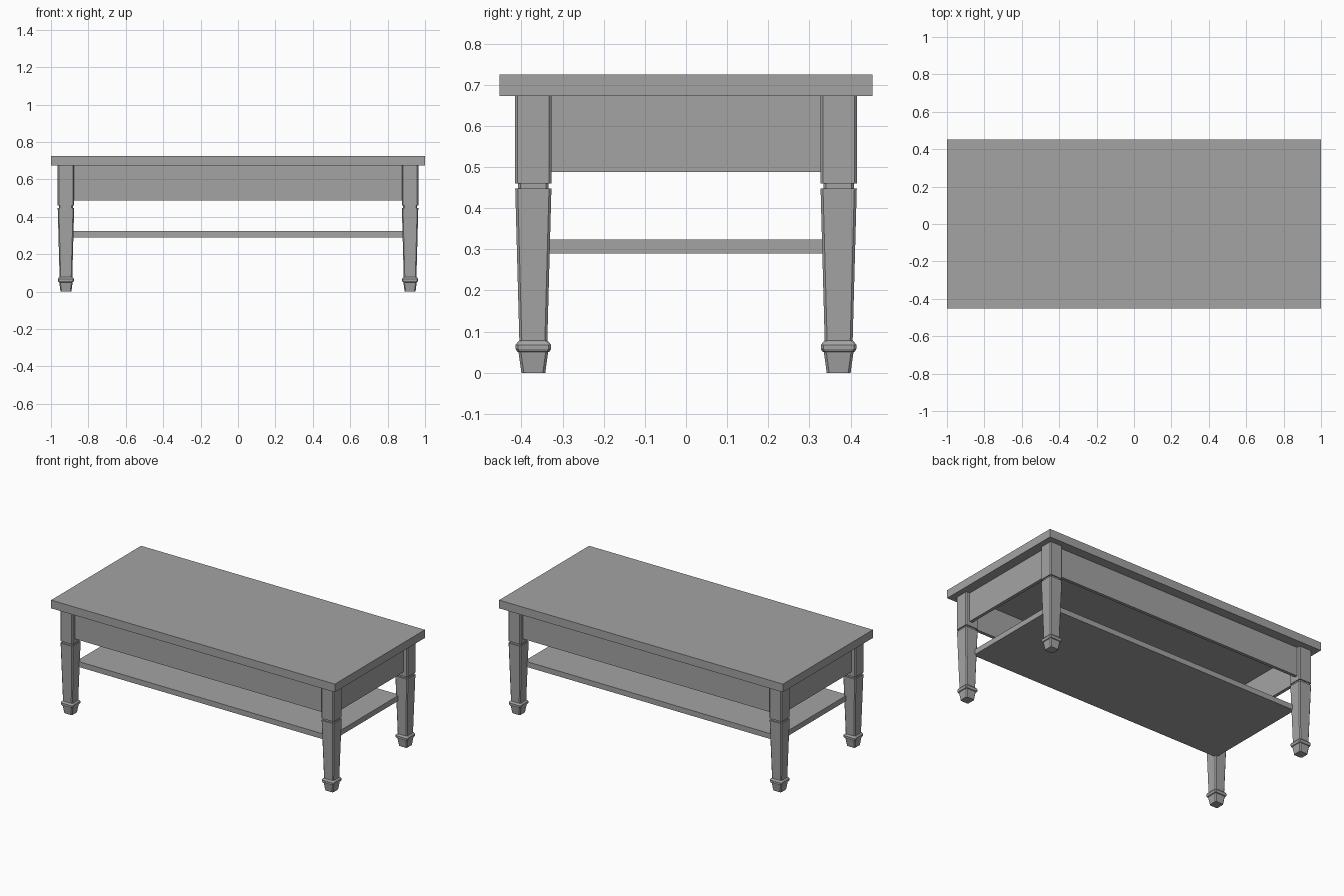
import bpy
import bmesh

cube = bpy.data.objects.get("Cube")
if cube:
    bpy.data.objects.remove(cube, do_unlink=True)

grey = bpy.data.materials.new("plain grey")
grey.use_nodes = True
colour = (0.37, 0.37, 0.37, 1)
grey.diffuse_color = colour
grey.node_tree.nodes["Principled BSDF"].inputs["Base Color"].default_value = colour


def finish(name, bm):
    bmesh.ops.recalc_face_normals(bm, faces=bm.faces)
    mesh = bpy.data.meshes.new(name)
    bm.to_mesh(mesh)
    bm.free()
    mesh.materials.append(grey)
    obj = bpy.data.objects.new(name, mesh)
    bpy.context.collection.objects.link(obj)
    return obj


def box(name, low, high):
    bm = bmesh.new()
    bmesh.ops.create_cube(bm, size=1)
    for v in bm.verts:
        v.co = [(a + b) / 2 + c * (b - a) for a, b, c in zip(low, high, v.co)]
    return finish(name, bm)


def leg(name, cx, cy):
    # Stack of chamfered square rings: (half width, height)
    profile = [(0.029, 0), (0.036, 0.05), (0.040, 0.052), (0.043, 0.058),
               (0.043, 0.068), (0.037, 0.076), (0.034, 0.078), (0.044, 0.448),
               (0.037, 0.448), (0.037, 0.46), (0.044, 0.46), (0.044, TOP_LOW)]
    bm = bmesh.new()
    rings = []
    for half, z in profile:
        cut = half - 0.006
        corners = [(half, -cut), (half, cut), (cut, half), (-cut, half),
                   (-half, cut), (-half, -cut), (-cut, -half), (cut, -half)]
        rings.append([bm.verts.new((cx + x, cy + y, z)) for x, y in corners])
    for lower, upper in zip(rings, rings[1:]):
        for i in range(8):
            j = (i + 1) % 8
            bm.faces.new((lower[i], lower[j], upper[j], upper[i]))
    bm.faces.new(rings[0][::-1])
    bm.faces.new(rings[-1])
    return finish(name, bm)


TOP_LOW, TOP_HIGH = 0.673, 0.725
LEG_X, LEG_Y = 0.92, 0.371
APRON_X, APRON_Y, APRON_LOW, BOARD = 0.939, 0.392, 0.488, 0.02

# Table top and lower shelf
box("table_top", (-1, -0.453, TOP_LOW), (1, 0.453, TOP_HIGH))
box("lower_shelf", (-0.896, -0.345, 0.29), (0.896, 0.345, 0.324))

# Four legs
for side, sx in (("left", 1), ("right", -1)):
    for end, sy in (("front", -1), ("back", 1)):
        leg(f"{end}_{side}_leg", sx * LEG_X, sy * LEG_Y)

# Apron boards between the legs
for end, s in (("front", -1), ("back", 1)):
    y = sorted((s * APRON_Y, s * (APRON_Y - BOARD)))
    box(f"{end}_apron", (-LEG_X, y[0], APRON_LOW), (LEG_X, y[1], TOP_LOW))
for side, s in (("left", 1), ("right", -1)):
    x = sorted((s * APRON_X, s * (APRON_X - BOARD)))
    box(f"{side}_apron", (x[0], -LEG_Y, APRON_LOW), (x[1], LEG_Y, TOP_LOW))
